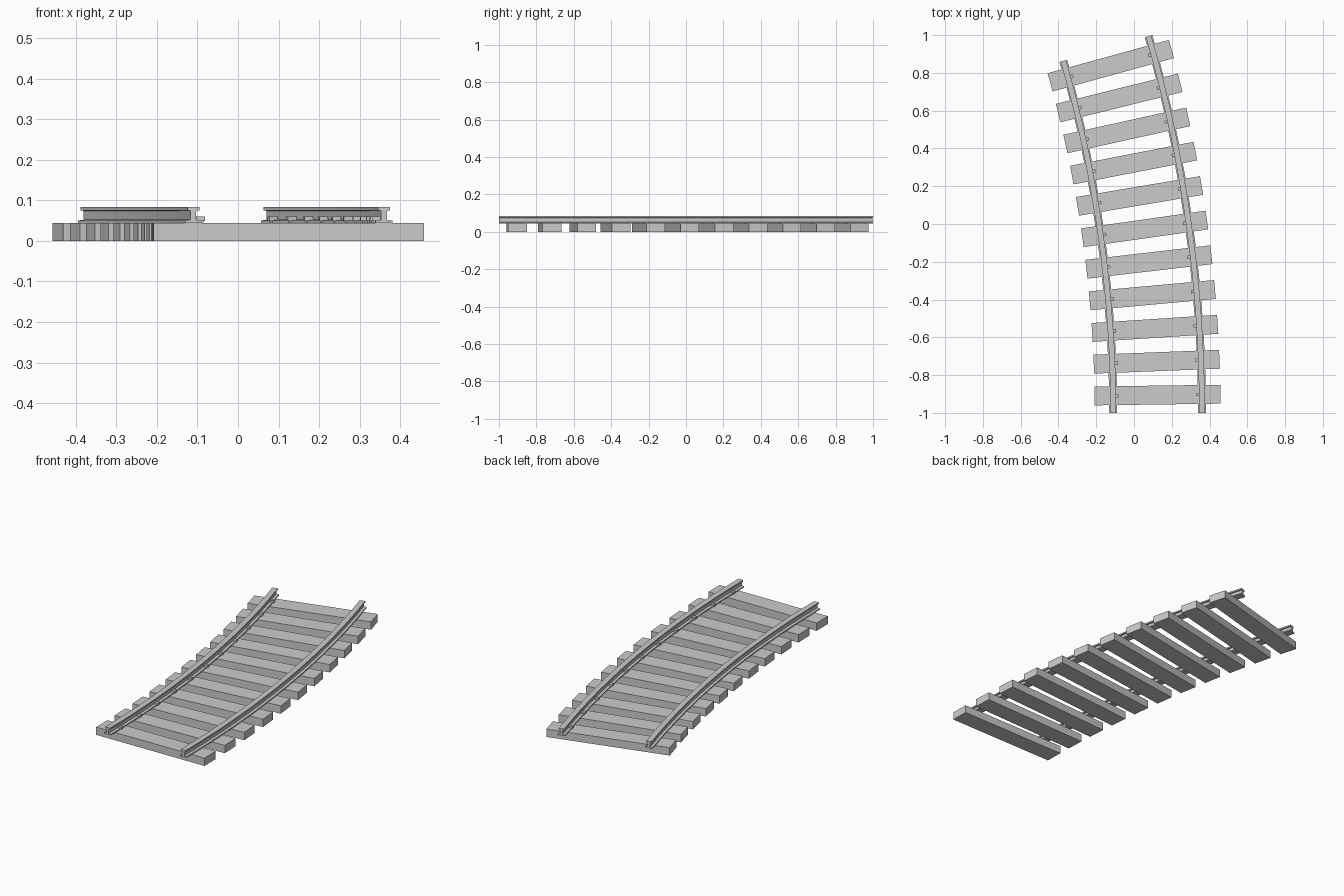
import bpy, bmesh
from math import radians, cos, sin
from mathutils import Matrix

if "Cube" in bpy.data.objects:
    bpy.data.objects.remove(bpy.data.objects["Cube"])

R = 6.935                   # radius of the track centre line
CX, CY = 0.125 - R, -1.0    # centre of curvature
SWEEP = radians(16.15)
TIES, SEGS = 11, 16
GAUGE = 0.235               # half distance between rails
TIE_TOP = 0.044


def finish(bm, name):
    bmesh.ops.recalc_face_normals(bm, faces=bm.faces)
    mesh = bpy.data.meshes.new(name)
    bm.to_mesh(mesh)
    bm.free()
    obj = bpy.data.objects.new(name, mesh)
    bpy.context.collection.objects.link(obj)
    return obj


def on_arc(angle, radius, z):
    return (CX + radius * cos(angle), CY + radius * sin(angle), z)


def arc_box(bm, angle, radius, z0, z1, length, width):
    """Box placed on the arc: length is radial, width runs along the track."""
    m = (Matrix.Translation(on_arc(angle, radius, (z0 + z1) / 2))
         @ Matrix.Rotation(angle, 4, 'Z')
         @ Matrix.Diagonal((length, width, z1 - z0, 1)))
    bmesh.ops.create_cube(bm, size=1, matrix=m)


tie_angles = [radians(0.78 + 1.459 * i) for i in range(TIES)]

# wooden ties
for i, a in enumerate(tie_angles):
    bm = bmesh.new()
    arc_box(bm, a, R, 0, TIE_TOP, 0.666, 0.1)
    finish(bm, f"tie_{i + 1}")

# rail cross-section: foot, web and head
half = [(0.021, TIE_TOP), (0.021, 0.050), (0.007, 0.052),
        (0.007, 0.074), (0.015, 0.075), (0.015, 0.083)]
profile = half + [(-x, z) for x, z in reversed(half)]

for name, side in (("inner", -1), ("outer", 1)):
    # rail swept along the arc
    bm = bmesh.new()
    rings = []
    for s in range(SEGS + 1):
        a = SWEEP * s / SEGS
        rings.append([bm.verts.new(on_arc(a, R + side * GAUGE + x, z))
                      for x, z in profile])
    n = len(profile)
    for r0, r1 in zip(rings, rings[1:]):
        for k in range(n):
            bm.faces.new((r0[k], r0[(k + 1) % n], r1[(k + 1) % n], r1[k]))
    bm.faces.new(rings[0])
    bm.faces.new(rings[-1])
    rail = finish(bm, f"{name}_rail")
    bpy.context.view_layer.objects.active = rail
    rail.select_set(True)
    bpy.ops.object.shade_smooth_by_angle(angle=radians(30))
    rail.select_set(False)

    # spikes on the gauge side: head over the foot, shaft into the tie
    bm = bmesh.new()
    for a in tie_angles:
        rail_r = R + side * GAUGE
        arc_box(bm, a, rail_r - side * 0.019, 0.049, 0.060, 0.021, 0.018)
        arc_box(bm, a, rail_r - side * 0.0225, 0.035, 0.050, 0.005, 0.010)
    finish(bm, f"{name}_rail_spikes")
